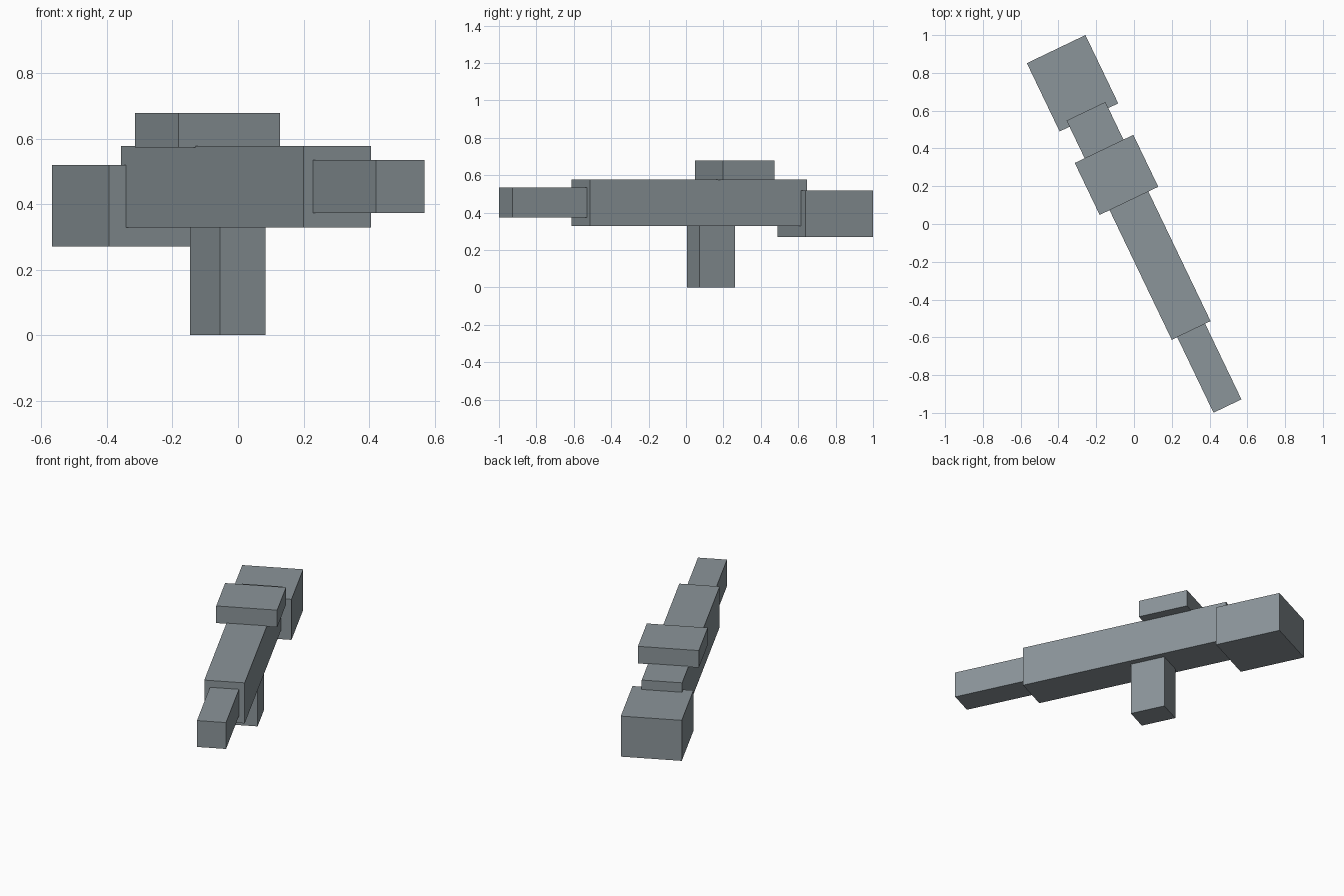
import bpy
from mathutils import Matrix

if "Cube" in bpy.data.objects:
    bpy.data.objects.remove(bpy.data.objects["Cube"])

# The whole assembly lies along one axis, turned about z
TURN = Matrix.Rotation(0.4475, 4, 'Z')
SIDE = 0.029  # sideways offset of the shared centre plane

# Dark slate finish
slate = bpy.data.materials.new("dark_slate")
slate.diffuse_color = (0.256, 0.297, 0.32, 1)
slate.use_nodes = True
slate.node_tree.nodes["Principled BSDF"].inputs["Base Color"].default_value = slate.diffuse_color


def box(name, width, y0, y1, z0, z1):
    """Box on the shared axis: -y is the muzzle end, +y the rear."""
    bpy.ops.mesh.primitive_cube_add(size=1)
    ob = bpy.context.object
    ob.name = name
    ob.data.transform(
        TURN
        @ Matrix.Translation((SIDE, (y0 + y1) / 2, (z0 + z1) / 2))
        @ Matrix.Diagonal((width, y1 - y0, z1 - z0, 1))
    )
    ob.data.materials.append(slate)
    return ob


# Main body with the barrel protruding from its front
box("body", 0.228, -0.639, 0.648, 0.328, 0.577)
box("barrel", 0.164, -1.083, -0.60, 0.373, 0.535)

# Rear block, slightly lower than the body
box("rear_block", 0.344, 0.612, 1.013, 0.27, 0.519)

# Wide plate on top
box("top_block", 0.344, 0.122, 0.427, 0.573, 0.678)

# Grip standing on the ground
box("grip", 0.154, 0.028, 0.24, 0.0, 0.345)
